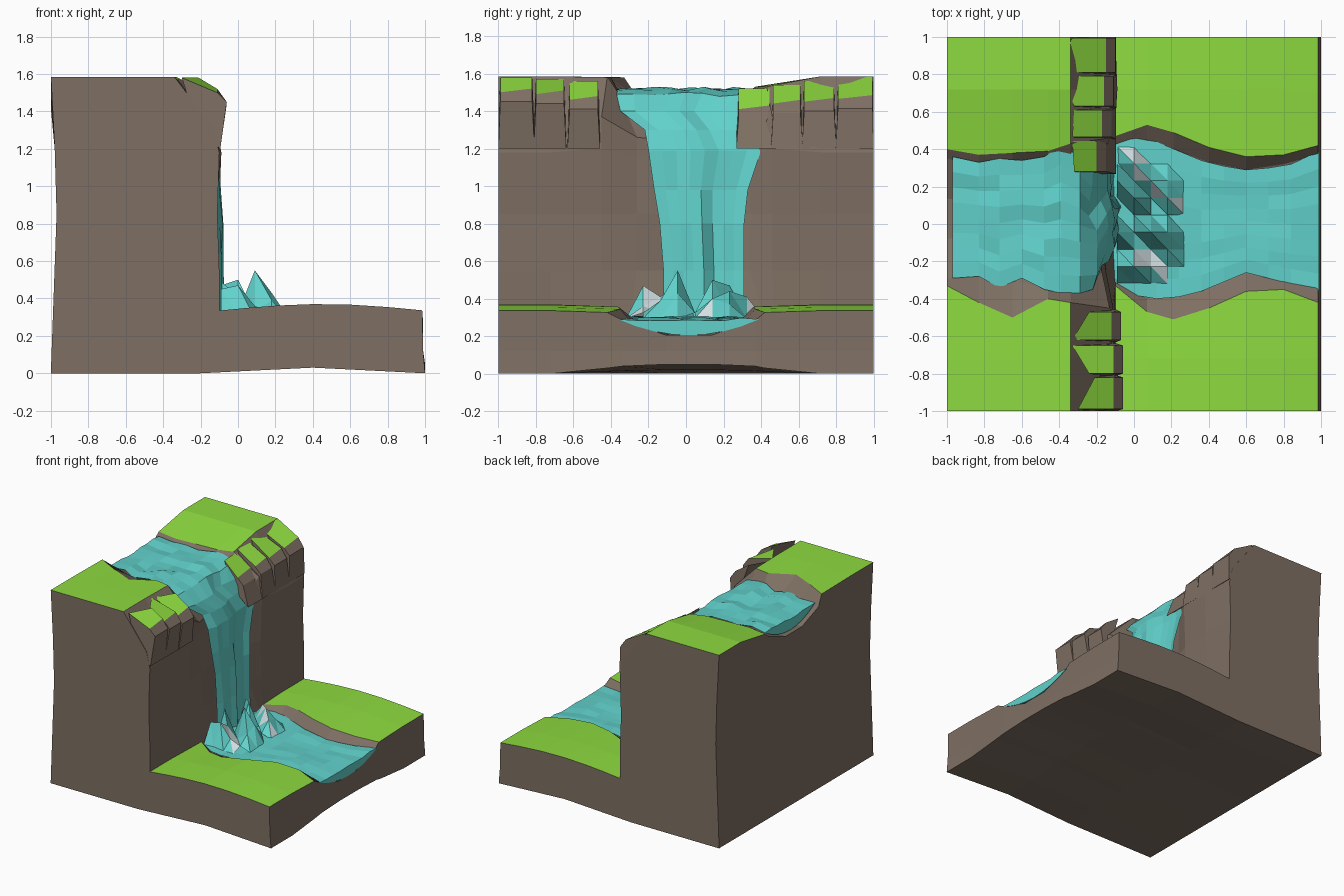
import bpy, math, random

random.seed(4)


def material(name, rgb):
    m = bpy.data.materials.new(name)
    m.diffuse_color = (*rgb, 1)
    return m


ROCK = material("rock", (0.21, 0.16, 0.125))
GRASS = material("grass", (0.27, 0.71, 0.05))
WATER = material("water", (0.12, 0.64, 0.60))
FOAM = material("foam", (0.68, 0.78, 0.80))


def mesh_object(name, verts, faces, mats, slots=None):
    me = bpy.data.meshes.new(name)
    me.from_pydata(verts, [], faces)
    for m in mats:
        me.materials.append(m)
    if slots:
        me.polygons.foreach_set("material_index", slots)
    me.update()
    ob = bpy.data.objects.new(name, me)
    bpy.context.collection.objects.link(ob)
    return ob


# ---- Terrain: L-shaped section lofted across y, with a river channel sunk in it
rows = []


def row(edges, x, z, grass=False, jitter=0.0):
    """edges: bank and water lines; x, z: (outer, bank, waterline, channel floor)."""
    b0, w0, w1, b1 = edges
    s = (w1 - w0) / 3
    ys = [-1, -0.72, b0, w0, w0 + s, w1 - s, w1, b1, 0.72, 1]
    idx = [0, 0, 1, 2, 3, 3, 2, 1, 0, 0]
    pts = []
    for k, (y, i) in enumerate(zip(ys, idx)):
        j = random.uniform(-jitter, jitter) if 0 < k < 9 else 0
        pts.append([x[i] + j, y, z[i]])
    rows.append((pts, grass))
    return pts


flat = lambda v: (v, v, v, v)
back = (-0.33, -0.29, 0.35, 0.40)
for x, z in ((-1, 0.02), (-0.97, 0.85), (-0.98, 1.2)):
    row(back, flat(x), flat(z))
# upper plateau
for x, *edges in ((-1, -0.33, -0.29, 0.35, 0.40), (-0.83, -0.42, -0.27, 0.31, 0.37),
                  (-0.65, -0.50, -0.30, 0.34, 0.38), (-0.46, -0.40, -0.35, 0.35, 0.39),
                  (-0.34, -0.42, -0.36, 0.36, 0.43)):
    p = row(edges, flat(x), (1.585, 1.55, 1.49, 1.41), True)
    p[2][2], p[7][2] = 1.58, 1.53
# broken rim, then cliff face hollowed behind the fall
lip = (-0.45, -0.26, 0.34, 0.46)
row(lip, (-0.13, -0.13, -0.17, -0.22), (1.31, 1.37, 1.26, 1.24))
row(lip, (-0.10, -0.11, -0.17, -0.2), (1.18, 1.2, 1.16, 1.15), jitter=0.012)
row(lip, (-0.11, -0.12, -0.16, -0.19), flat(0.85), jitter=0.012)
row(lip, (-0.10, -0.11, -0.14, -0.16), flat(0.55), jitter=0.01)
# lower ground
for x, *edges in ((-0.10, -0.33, -0.30, 0.42, 0.47), (0.07, -0.47, -0.40, 0.44, 0.53),
                  (0.21, -0.51, -0.39, 0.40, 0.49), (0.40, -0.45, -0.35, 0.33, 0.41),
                  (0.60, -0.36, -0.27, 0.29, 0.36), (0.80, -0.35, -0.30, 0.32, 0.37),
                  (0.985, -0.42, -0.34, 0.37, 0.42)):
    h = 0.335 + 0.035 * math.sin(math.pi * min(1, (x + 0.1) / 1.1))
    row(edges, flat(x), (h, h - 0.01, 0.285, 0.205), True)
# right side and arched underside
front = (-0.42, -0.34, 0.37, 0.42)
row(front, flat(0.99), flat(0.12))
for x, arch, mid in ((1, 0.0, 0.05), (0.4, 0.03, 0.05), (-0.2, 0.0, 0.02)):
    row(front, flat(x), (arch, arch * 0.5 + mid * 0.6, mid * 0.8, mid))
row(front, flat(-1), flat(0))

n, c = len(rows), 10
verts = [p for pts, _ in rows for p in pts]
faces, slots = [], []
for i in range(n):
    k = (i + 1) % n
    for j in range(c - 1):
        faces.append((i * c + j, i * c + j + 1, k * c + j + 1, k * c + j))
        slots.append(int(rows[i][1] and rows[k][1] and j in (0, 1, 7, 8)))
faces.append([i * c for i in range(n)])
faces.append([i * c + c - 1 for i in reversed(range(n))])
slots += [0, 0]


def fix_normals(ob):
    import bmesh
    bm = bmesh.new()
    bm.from_mesh(ob.data)
    bmesh.ops.recalc_face_normals(bm, faces=bm.faces)
    bm.to_mesh(ob.data)
    bm.free()


fix_normals(mesh_object("terrain", verts, faces, [ROCK, GRASS], slots))

# ---- Cracked grass-topped blocks along the cliff rim
# y0, y1, back x at y0 and y1, front x, back z, front z
blocks = ((-0.99, -0.82, -0.30, -0.21, -0.11, 1.58, 1.51), (-0.80, -0.65, -0.24, -0.33, -0.11, 1.57, 1.50),
          (-0.62, -0.47, -0.33, -0.24, -0.12, 1.56, 1.47), (0.28, 0.445, -0.32, -0.33, -0.20, 1.52, 1.42),
          (0.465, 0.61, -0.33, -0.32, -0.17, 1.54, 1.45), (0.63, 0.79, -0.32, -0.38, -0.16, 1.56, 1.46),
          (0.81, 0.995, -0.40, -0.33, -0.15, 1.585, 1.475))
for i, (y0, y1, xb0, xb1, xf, zb, zf) in enumerate(blocks):
    a, b = max(y0 - 0.012, -1), min(y1 + 0.012, 1)
    v = [(xb0, y0, zb), (xb1, y1, zb), (xf, y1, zf + 0.01), (xf, y0, zf - 0.01),
         (xb0 + 0.08, a, 1.32), (xb1 + 0.08, b, 1.32), (-0.095, b, 1.2), (-0.095, a, 1.2),
         (xf + 0.05, y1, zf - 0.06), (xf + 0.05, y0, zf - 0.06)]
    f = [(0, 1, 2, 3), (3, 2, 8, 9), (9, 8, 6, 7), (4, 7, 6, 5), (1, 0, 4, 5),
         (0, 3, 9, 7, 4), (2, 1, 5, 6, 8)]
    fix_normals(mesh_object(f"rim_block_{i + 1}", v, f, [ROCK, GRASS], [1, 0, 0, 0, 0, 0, 0]))


# ---- Water: lens-section ribbons following a path
def ribbon(name, path, steps=8, rough=0.012):
    """path rows: x, z, y0, y1, and the belly offset (dx, dz) at mid width."""
    v, f, m = [], [], 2 * steps
    for x, z, y0, y1, dx, dz in path:
        fall = abs(dx) > abs(dz)
        for j in range(m):
            t = j / steps if j <= steps else (m - j) / steps
            belly = 4 * t * (1 - t) if j > steps else 0
            r = random.uniform(-rough, rough) if 0 < j < steps else 0
            if fall and 0 < j < steps:
                r += 0.022 if t < 0.55 else -0.012
            v.append((x + dx * belly + (r if fall else 0), y0 + (y1 - y0) * t,
                      z + dz * belly + (0 if fall else r)))
    for i in range(len(path) - 1):
        for j in range(m):
            k = (j + 1) % m
            f.append((i * m + j, i * m + k, (i + 1) * m + k, (i + 1) * m + j))
    f.append(list(range(m)))
    f.append([len(v) - m + j for j in reversed(range(m))])
    fix_normals(mesh_object(name, v, f, [WATER]))


ribbon("river_and_waterfall", (
    (-0.97, 1.515, -0.29, 0.36, 0, -0.10), (-0.83, 1.52, -0.28, 0.33, 0, -0.10),
    (-0.72, 1.515, -0.34, 0.35, 0, -0.10), (-0.60, 1.51, -0.29, 0.34, 0, -0.10),
    (-0.48, 1.52, -0.35, 0.36, 0, -0.09), (-0.39, 1.51, -0.37, 0.42, 0, -0.08),
    (-0.29, 1.49, -0.37, 0.36, 0, -0.07), (-0.22, 1.40, -0.35, 0.28, -0.06, -0.05),
    (-0.17, 1.30, -0.22, 0.33, -0.06, 0), (-0.135, 1.19, -0.20, 0.40, -0.06, 0),
    (-0.12, 0.98, -0.17, 0.33, -0.06, 0), (-0.11, 0.80, -0.14, 0.31, -0.05, 0),
    (-0.11, 0.55, -0.12, 0.31, -0.05, 0), (-0.10, 0.27, -0.12, 0.31, -0.05, 0)))
ribbon("pool", (
    (-0.12, 0.30, -0.30, 0.42, 0, -0.08), (0.0, 0.30, -0.38, 0.46, 0, -0.08),
    (0.12, 0.30, -0.40, 0.44, 0, -0.08), (0.24, 0.30, -0.39, 0.39, 0, -0.08),
    (0.36, 0.30, -0.36, 0.34, 0, -0.08), (0.48, 0.30, -0.31, 0.31, 0, -0.08),
    (0.60, 0.295, -0.26, 0.29, 0, -0.08), (0.72, 0.295, -0.29, 0.30, 0, -0.08),
    (0.84, 0.295, -0.32, 0.32, 0, -0.08), (0.99, 0.29, -0.36, 0.39, 0, -0.085)), rough=0.008)

# ---- Splash: triangulated grid pulled into spikes at the foot of the fall
S = 0.1
peaks = {(0, 1): 0.45, (1, 1): 0.47, (2, 1): 0.36, (0, 3): 0.49, (2, 3): 0.55, (1, 2): 0.41,
         (1, 5): 0.50, (3, 5): 0.40, (2, 6): 0.44, (0, 6): 0.47, (1, 7): 0.41, (3, 3): 0.43,
         (3, 2): 0.39, (3, 6): 0.37}
NX, NY = 6, 9
v = [(-0.09 + S * i * 0.9, -0.32 + S * 0.92 * j, peaks.get((i, j), 0.295 + (0.03 if 0 < i < 4 and 0 < j < 7 else 0)))
     for i in range(NX) for j in range(NY)]
f, slots = [], []
for i in range(NX - 1):
    for j in range(NY - 1):
        a, b, d, e = i * NY + j, (i + 1) * NY + j, (i + 1) * NY + j + 1, i * NY + j + 1
        for tri in ((a, b, e), (b, d, e)):
            if max(v[k][2] for k in tri) > 0.34:
                f.append(tri)
                slots.append(int(random.random() < 0.22))
mesh_object("splash", v, f, [WATER, FOAM], slots)
